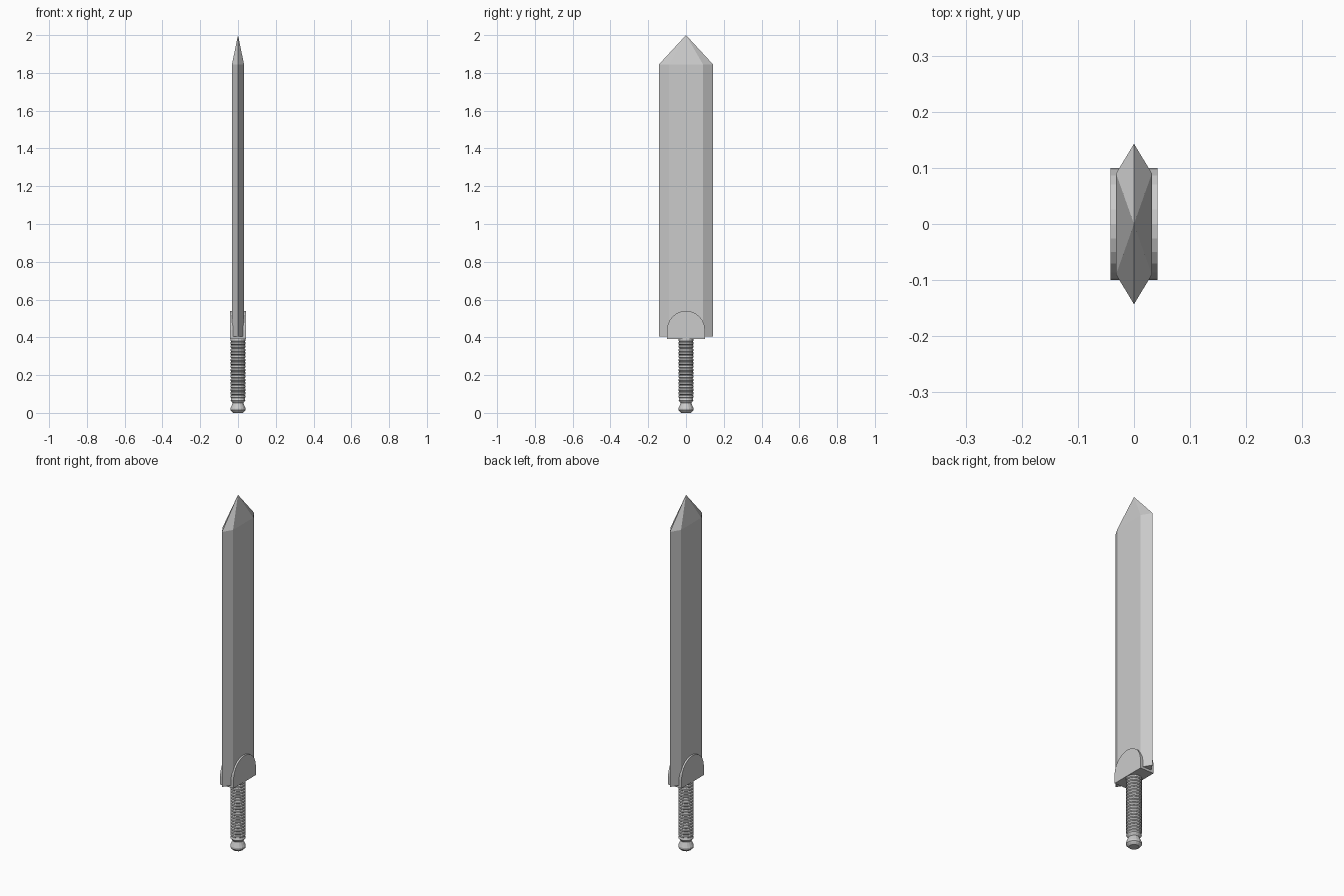
import bpy, bmesh, math

if "Cube" in bpy.data.objects:
    bpy.data.objects.remove(bpy.data.objects["Cube"])


def make_object(name, bm):
    bmesh.ops.recalc_face_normals(bm, faces=bm.faces)
    mesh = bpy.data.meshes.new(name)
    bm.to_mesh(mesh)
    bm.free()
    obj = bpy.data.objects.new(name, mesh)
    bpy.context.collection.objects.link(obj)
    return obj


def lathe(name, profile, sides=16):
    bm = bmesh.new()
    rings = [[bm.verts.new((r * math.cos(2 * math.pi * i / sides),
                            r * math.sin(2 * math.pi * i / sides), z))
              for i in range(sides)] for r, z in profile]
    for a, b in zip(rings, rings[1:]):
        for i in range(sides):
            j = (i + 1) % sides
            bm.faces.new((a[i], a[j], b[j], b[i]))
    bm.faces.new(rings[0])
    bm.faces.new(rings[-1])
    return make_object(name, bm)


# Blade: six-sided section running up to a faceted point
section = [(0, -0.143), (0.032, -0.09), (0.032, 0.09),
           (0, 0.143), (-0.032, 0.09), (-0.032, -0.09)]
bm = bmesh.new()
low = [bm.verts.new((x, y, 0.405)) for x, y in section]
high = [bm.verts.new((x, y, 1.845)) for x, y in section]
tip = bm.verts.new((0, 0, 2.0))
bm.faces.new(low)
for i in range(6):
    j = (i + 1) % 6
    bm.faces.new((low[i], low[j], high[j], high[i]))
    bm.faces.new((high[i], high[j], tip))
make_object("blade", bm)

# Guard: arched block clasping the base of the blade
outline = [(-0.1, 0.392), (0.1, 0.392)]
outline += [(0.1 * math.cos(math.pi * i / 12),
             0.44 + 0.1 * math.sin(math.pi * i / 12)) for i in range(13)]
bm = bmesh.new()
side = bm.faces.new([bm.verts.new((-0.042, y, z)) for y, z in outline])
out = bmesh.ops.extrude_face_region(bm, geom=[side], use_keep_orig=True)
bmesh.ops.translate(bm, vec=(0.084, 0, 0),
                    verts=[g for g in out["geom"] if isinstance(g, bmesh.types.BMVert)])
make_object("guard", bm)

# Grip: stack of rounded ridges
ridges = 18
z0, step = 0.078, (0.395 - 0.078) / ridges
grip = [(0.028, 0.052), (0.039, 0.066)]
for k in range(ridges):
    z = z0 + k * step
    grip += [(0.035, z), (0.040, z + step * 0.25), (0.040, z + step * 0.75)]
grip.append((0.035, z0 + ridges * step))
lathe("grip", grip)

# Pommel: flared cap at the foot
lathe("pommel", [(0.026, 0.0), (0.034, 0.007), (0.040, 0.014), (0.040, 0.024),
                 (0.028, 0.052), (0.028, 0.056)])
